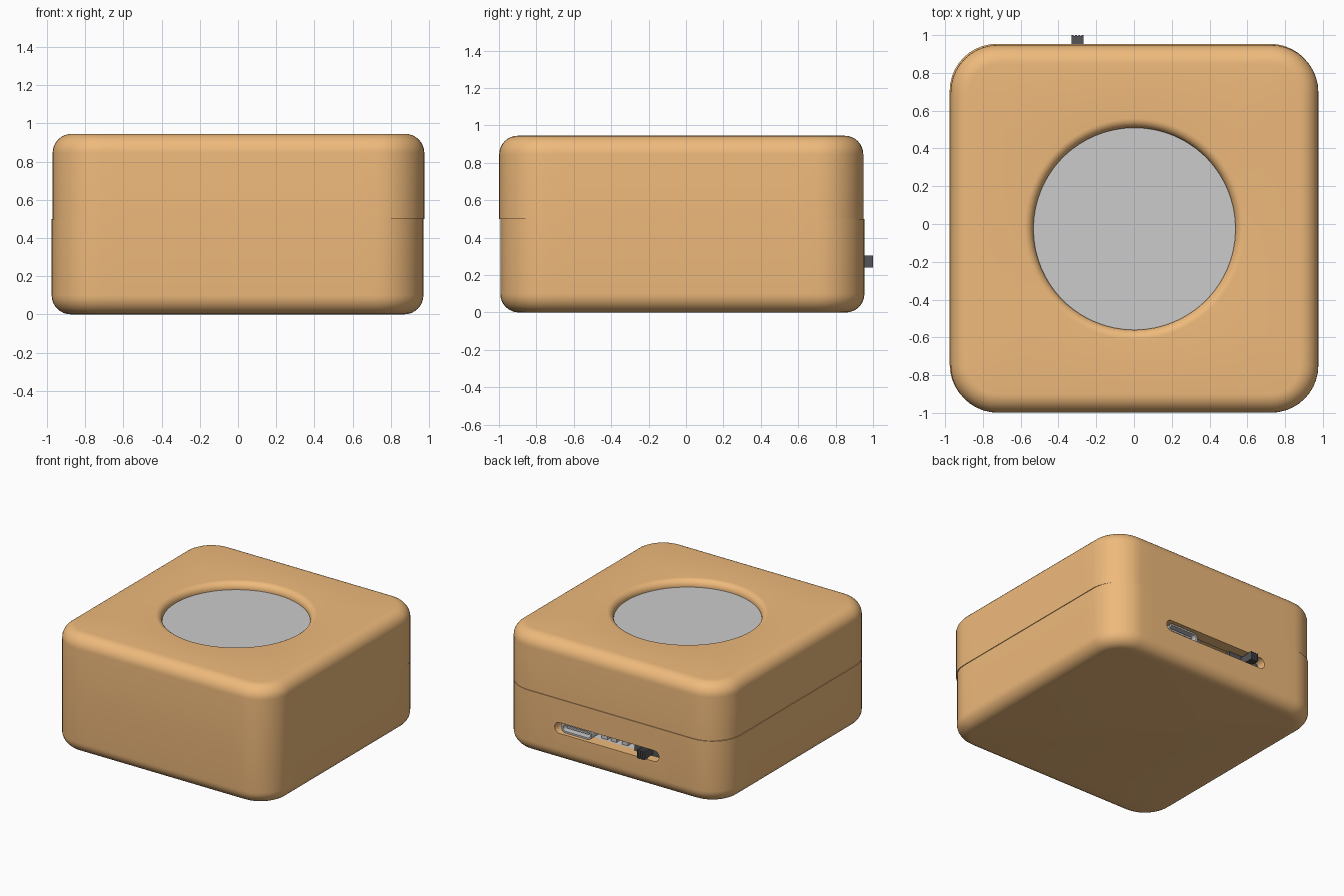
import bpy, bmesh
from math import sin, cos, pi, atan2

if "Cube" in bpy.data.objects:
    bpy.data.objects.remove(bpy.data.objects["Cube"])

HALF, CORNER, H, SEAM, FIL = 0.9735, 0.25, 0.945, 0.5, 0.1
WALL = 0.09
UP = (0.0025, -0.0255)   # the two halves sit very slightly out of line
LOW = (-0.0025, -0.0195)


def material(name, rgb):
    m = bpy.data.materials.new(name)
    m.diffuse_color = (*rgb, 1)
    m.use_nodes = True
    m.node_tree.nodes["Principled BSDF"].inputs["Base Color"].default_value = m.diffuse_color
    return m


ORANGE = material("orange_plastic", (0.86, 0.49, 0.2))
DARK = material("dark_plastic", (0.09, 0.09, 0.1))


def rounded(hx, hy, r, arc=10, side=14):
    """Rounded rectangle outline with evenly divided straight sides."""
    pts = []
    for q in range(4):
        sx, sy = (1, -1, -1, 1)[q], (1, 1, -1, -1)[q]
        pts += [(sx * (hx - r) + r * cos(q * pi / 2 + i * pi / 2 / arc),
                 sy * (hy - r) + r * sin(q * pi / 2 + i * pi / 2 / arc)) for i in range(arc + 1)]
        n = (q + 1) % 4
        a = pts[-1]
        b = ((1, -1, -1, 1)[n] * (hx - r) + r * cos(n * pi / 2),
             (1, 1, -1, -1)[n] * (hy - r) + r * sin(n * pi / 2))
        pts += [(a[0] + (b[0] - a[0]) * i / side, a[1] + (b[1] - a[1]) * i / side) for i in range(1, side)]
    return pts


def square(inset, z):
    return [(x, y, z) for x, y in rounded(HALF - inset, HALF - inset, CORNER - inset)]


def circle(r, z):
    angles = [atan2(y, x) for x, y in rounded(HALF, HALF, CORNER)]
    return [(r * cos(a), r * sin(a), z) for a in angles]


def loft(name, rings, loc, mat=None, closed=False):
    bm = bmesh.new()
    vs = [[bm.verts.new(p) for p in ring] for ring in rings]
    n = len(rings[0])
    pairs = list(zip(vs, vs[1:])) + ([(vs[-1], vs[0])] if closed else [])
    for a, b in pairs:
        for i in range(n):
            j = (i + 1) % n
            bm.faces.new((a[i], a[j], b[j], b[i]))
    if not closed:
        bm.faces.new(vs[0])
        bm.faces.new(vs[-1])
    return finish(name, bm, loc, mat)


def finish(name, bm, loc, mat):
    bmesh.ops.recalc_face_normals(bm, faces=bm.faces)
    me = bpy.data.meshes.new(name)
    bm.to_mesh(me)
    bm.free()
    ob = bpy.data.objects.new(name, me)
    ob.location = loc
    bpy.context.collection.objects.link(ob)
    if mat:
        me.materials.append(mat)
    return ob


def smooth(ob):
    bpy.ops.object.select_all(action='DESELECT')
    ob.select_set(True)
    bpy.context.view_layer.objects.active = ob
    bpy.ops.object.shade_smooth_by_angle(angle=0.6)


def box(name, x, y, z, mat=None):
    bm = bmesh.new()
    bmesh.ops.create_cube(bm, size=1)
    for v in bm.verts:
        v.co = [lo + (hi - lo) * (c + 0.5) for c, (lo, hi) in zip(v.co, (x, y, z))]
    return finish(name, bm, (0, 0, 0), mat)


def pill(name, x, y, z, mat=None):
    """Stadium-shaped bar running front to back."""
    hx, hz = (x[1] - x[0]) / 2, (z[1] - z[0]) / 2
    outline = rounded(hx, hz, hz * 0.98, 8, 2)
    return loft(name, [[(a, d, b) for a, b in outline] for d in y],
                (sum(x) / 2, 0, sum(z) / 2), mat)


STEPS = [i * pi / 16 for i in range(9)]

# lower shell: rounded tray with a hollow inside
rings = [square(FIL * (1 - sin(t)), FIL * (1 - cos(t))) for t in STEPS]
rings += [square(0, SEAM), square(WALL, SEAM), square(WALL, 0.08)]
lower = loft("lower_shell", rings, (*LOW, 0), ORANGE)

# slot through the back wall
cutter = pill("slot_cutter", (-0.43, 0.49), (0.8, 1.1), (0.228, 0.315))
cutter.hide_render = True
mod = lower.modifiers.new("slot", 'BOOLEAN')
mod.operation, mod.solver, mod.object = 'DIFFERENCE', 'EXACT', cutter
bpy.context.view_layer.objects.active = lower
bpy.ops.object.modifier_apply(modifier="slot")
bpy.data.objects.remove(cutter)
smooth(lower)

# upper shell: rounded lid with a soft-edged round opening
rings = [square(0, SEAM)]
rings += [square(FIL * (1 - cos(t)), H - FIL * (1 - sin(t))) for t in STEPS]
rings += [circle(0.585 - 0.05 * sin(t), H - 0.05 * (1 - cos(t))) for t in STEPS]
rings += [circle(0.535, 0.86), square(WALL, 0.86), square(WALL, SEAM)]
smooth(loft("upper_shell", rings, (*UP, 0), ORANGE, closed=True))

# round plate in the opening
smooth(loft("top_plate", [circle(0.54, 0.85), circle(0.54, 0.89)], (0, -0.022, 0)))

# circuit board behind the slot, with small parts
box("circuit_board", (-0.46, 0.52), (0.4, 0.86), (0.2, 0.225))
for i, cx in enumerate((0.13, 0.05, -0.05)):
    box(f"board_part_{i}", (cx - 0.025, cx + 0.025), (0.78, 0.84), (0.22, 0.25))

# charging port: open pill-shaped sleeve with a tongue
port = pill("charging_port", (0.18, 0.45), (0.66, 0.93), (0.232, 0.308))
hole = pill("port_cutter", (0.195, 0.435), (0.72, 1.0), (0.245, 0.295))
hole.hide_render = True
mod = port.modifiers.new("opening", 'BOOLEAN')
mod.operation, mod.solver, mod.object = 'DIFFERENCE', 'EXACT', hole
bpy.context.view_layer.objects.active = port
bpy.ops.object.modifier_apply(modifier="opening")
bpy.data.objects.remove(hole)
smooth(port)
box("port_tongue", (0.22, 0.41), (0.7, 0.91), (0.263, 0.277))

# slide switch with a ribbed knob poking out of the slot
box("switch_body", (-0.44, -0.16), (0.7, 0.88), (0.222, 0.32), DARK)
box("switch_knob", (-0.325, -0.27), (0.86, 0.995), (0.242, 0.303), DARK)
for i in range(4):
    x = -0.33 + i * 0.0177
    box(f"knob_rib_{i}", (x, x + 0.01), (0.95, 1.0), (0.24, 0.305), DARK)
